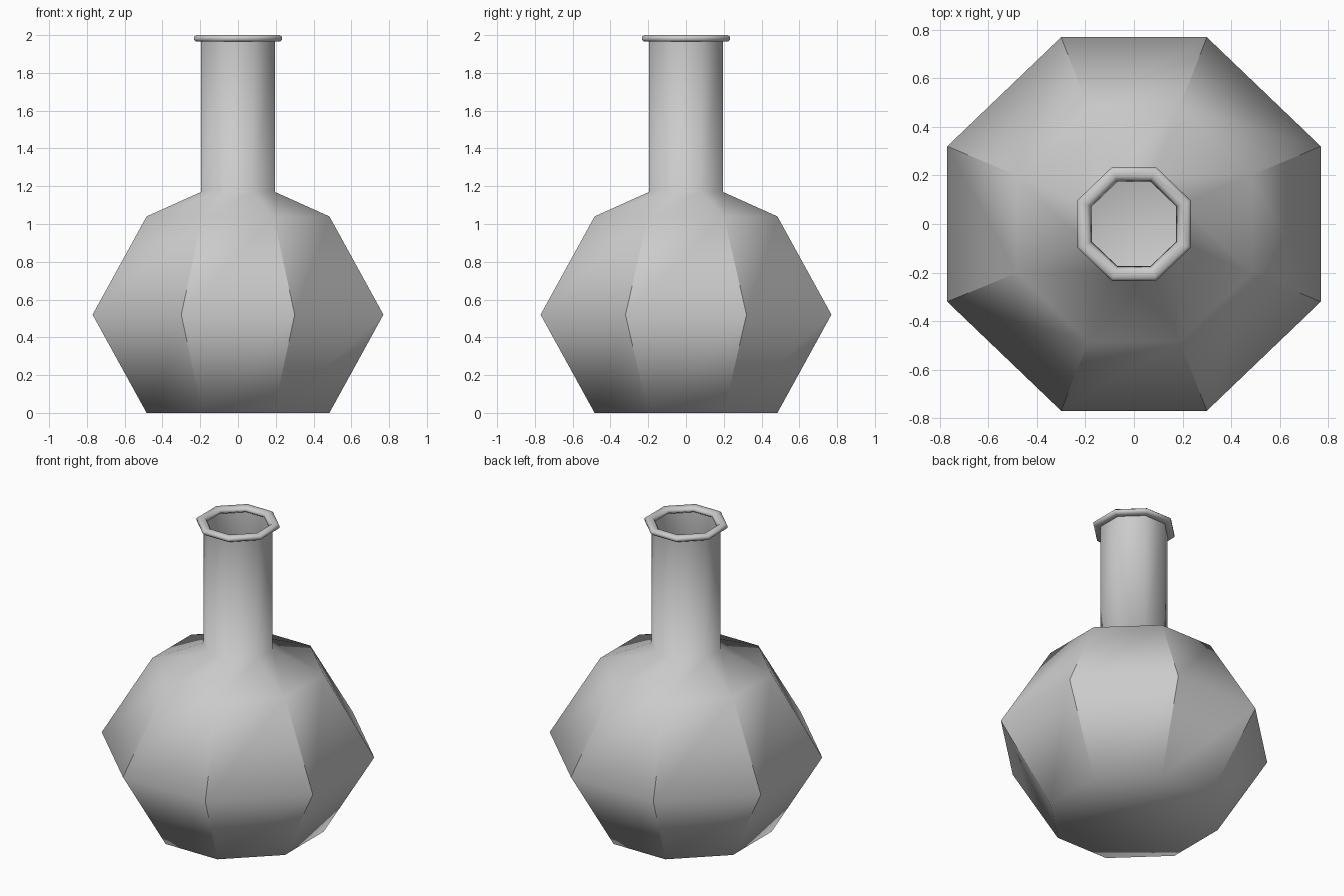
import bpy, bmesh

if "Cube" in bpy.data.objects:
    bpy.data.objects.remove(bpy.data.objects["Cube"])


def octagon(r, z):
    """Octagon ring with slightly unequal front and side facets."""
    a, b = r * 0.39, r * 0.416
    return [(a, -r, z), (r, -b, z), (r, b, z), (a, r, z),
            (-a, r, z), (-r, b, z), (-r, -b, z), (-a, -r, z)]


def loft(name, profile, cap_base=False, sharp_below=0.0):
    """Skin octagon rings given as (half width, height)."""
    bm = bmesh.new()
    rings = [[bm.verts.new(p) for p in octagon(r, z)] for r, z in profile]
    for lo, hi in zip(rings, rings[1:]):
        for i in range(8):
            j = (i + 1) % 8
            bm.faces.new((lo[i], lo[j], hi[j], hi[i]))
    if cap_base:
        bm.faces.new(rings[0][::-1])
    for f in bm.faces:
        f.smooth = True
    # Crisp facet edges on the body
    for e in bm.edges:
        z0, z1 = (v.co.z for v in e.verts)
        if abs(z0 - z1) > 0.01 and max(z0, z1) < sharp_below:
            e.smooth = False
    mesh = bpy.data.meshes.new(name)
    bm.to_mesh(mesh)
    bm.free()
    ob = bpy.data.objects.new(name, mesh)
    bpy.context.collection.objects.link(ob)
    return ob


# Faceted body, shoulder and neck as one thin shell
loft("flask_body", [(0.484, 0), (0.77, 0.52), (0.484, 1.04),
                    (0.195, 1.17), (0.195, 1.97)],
     cap_base=True, sharp_below=1.1)

# Rolled lip around the mouth
loft("flask_lip", [(0.195, 1.965), (0.222, 1.965), (0.234, 1.975),
                   (0.234, 1.99), (0.222, 2.0), (0.195, 2.0),
                   (0.183, 1.99), (0.174, 1.975), (0.195, 1.96)])
